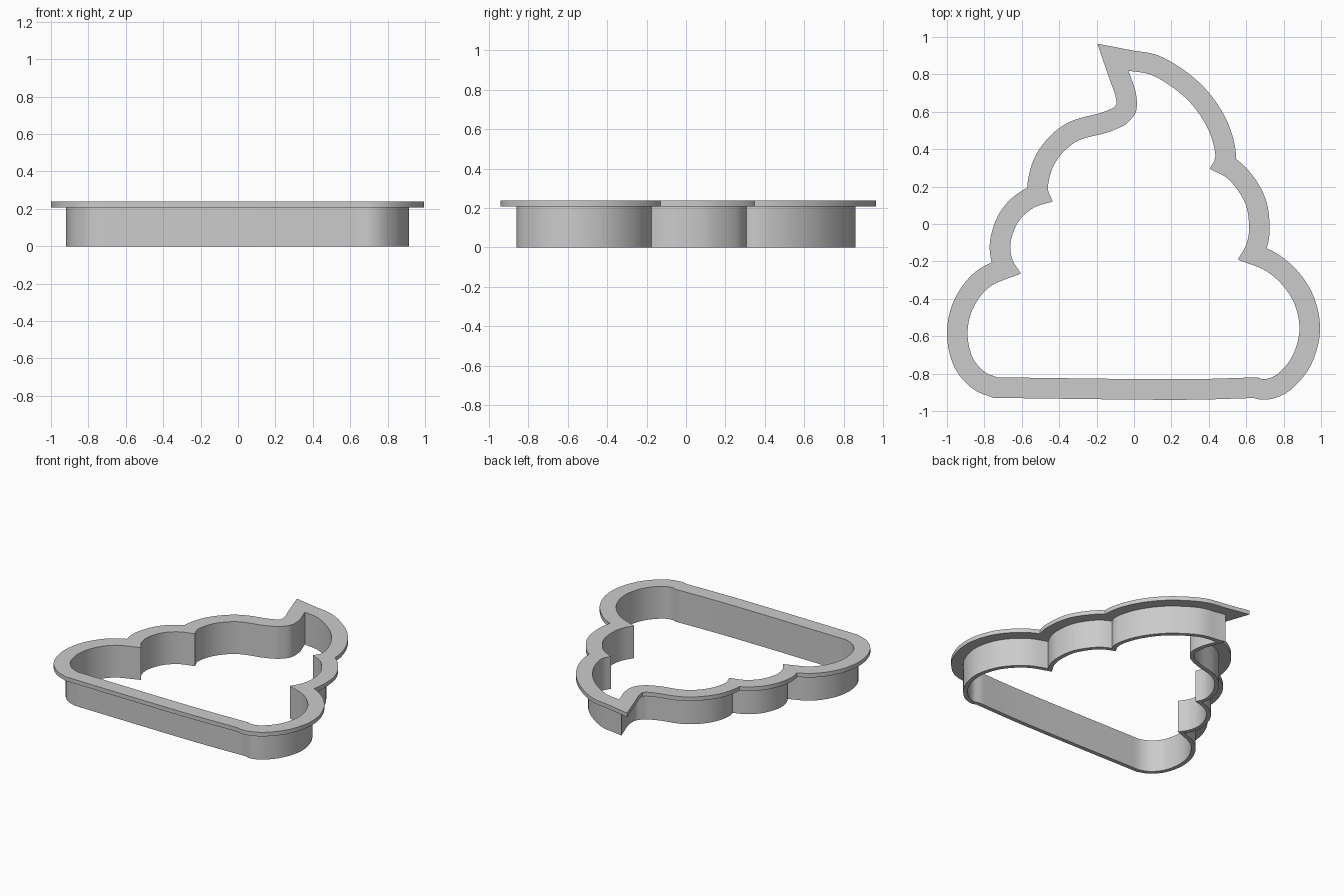
import bpy
from mathutils import Vector
from mathutils.geometry import intersect_line_line_2d, intersect_line_line

STEPS = 12          # samples per spline span
RING = 32           # final samples per lobe
WALL, FLANGE = 0.03, 0.11
TOP, LEDGE = 0.238, 0.208

cube = bpy.data.objects.get("Cube")
if cube:
    bpy.data.objects.remove(cube)

# Inner outline, clockwise from the tip; one smooth curve per lobe, hundredths
lobes = {
    "crest": [(-3, 82), (11, 79), (28, 67), (39, 52), (43.5, 37), (40.5, 29.5)],
    "upper_left": [(40.5, 29.5), (51, 23.5), (59.5, 11), (61.5, -2), (60, -11), (55.5, -19)],
    "lower_left": [(55.5, -19), (72, -26), (84, -39), (88.5, -55), (85, -70), (77, -80),
                   (70, -83), (66, -82)],
    "base": [(66, -82), (20, -83), (-73, -82)],
    "lower_right": [(-73, -82), (-80, -79), (-86.5, -71), (-89, -58), (-86, -45), (-77, -33.5),
                    (-60.5, -26.5)],
    "upper_right": [(-60.5, -26.5), (-65, -19), (-66, -10), (-62, 1), (-54, 8.5), (-43.5, 12)],
    "shoulder": [(-43.5, 12), (-46, 20), (-42, 33), (-31, 44), (-14, 49), (-4.5, 53)],
    "hook": [(-4.5, 53), (1, 60), (1, 70), (-3, 82)],
}


def spline(points):
    """Smooth curve through the points."""
    p = [Vector(q) / 100 for q in points]
    p = [2 * p[0] - p[1]] + p + [2 * p[-1] - p[-2]]
    out = []
    for a, b, c, d in zip(p, p[1:], p[2:], p[3:]):
        for i in range(STEPS):
            t = i / STEPS
            out.append(b + (c - a) * t / 2 + (2 * a - 5 * b + 4 * c - d) * t**2 / 2
                       + (3 * b - a - 3 * c + d) * t**3 / 2)
    return out + [p[-2]]


def shifted(line, dist):
    """Move a curve outward along its normals."""
    out = []
    for i, p in enumerate(line):
        t = (line[min(i + 1, len(line) - 1)] - line[max(i - 1, 0)]).normalized()
        out.append(p + Vector((-t.y, t.x)) * dist)
    return out


def join(a, b):
    """Trim two neighbouring curves at their crossing, or extend them to a mitre."""
    for i in range(len(a) - 2, len(a) // 2, -1):
        for j in range(len(b) // 2):
            hit = intersect_line_line_2d(a[i], a[i + 1], b[j], b[j + 1])
            if hit:
                a[i + 1:] = [hit]
                b[:j + 1] = [hit.copy()]
                return
    u, v = (a[-1] - a[-2]).normalized(), (b[1] - b[0]).normalized()
    hit = (a[-1] + b[0]) / 2
    if abs(u.cross(v)) > 0.2:
        hit = intersect_line_line(a[-2].to_3d(), a[-1].to_3d(), b[0].to_3d(), b[1].to_3d())[0].to_2d()
    a.append(hit)
    b.insert(0, hit.copy())


def resample(line, count):
    """Evenly spaced points along a curve, leaving out the last."""
    lengths = [(q - p).length for p, q in zip(line, line[1:])]
    out, k, done = [], 0, 0.0
    for i in range(count):
        target = sum(lengths) * i / count
        while done + lengths[k] < target or lengths[k] == 0:
            done += lengths[k]
            k += 1
        out.append(line[k].lerp(line[k + 1], (target - done) / lengths[k]))
    return out


def outline(dist):
    curves = [spline(p) for p in lobes.values()]
    if dist:
        curves = [shifted(c, dist) for c in curves]
        for i, c in enumerate(curves):
            join(c, curves[(i + 1) % len(curves)])
    return [p for c in curves for p in resample(c, RING)]


# Sweep the wall-and-flange cross-section round the outline
inner, wall, flange = outline(0), outline(WALL), outline(FLANGE)
section = [(inner, 0), (inner, TOP), (flange, TOP), (flange, LEDGE), (wall, LEDGE), (wall, 0)]
n, m = len(inner), len(section)
verts = [(p.x, p.y, z) for loop, z in section for p in loop]
faces = [(r * n + i, r * n + (i + 1) % n, (r + 1) % m * n + (i + 1) % n, (r + 1) % m * n + i)
         for r in range(m) for i in range(n)]
mesh = bpy.data.meshes.new("cutter_wall_and_flange")
mesh.from_pydata(verts, [], faces)
mesh.validate()
cutter = bpy.data.objects.new("cutter_wall_and_flange", mesh)
bpy.context.collection.objects.link(cutter)

# Plain grey plastic
grey = bpy.data.materials.new("plain_grey")
grey.use_nodes = True
colour = (0.6, 0.6, 0.6, 1)
grey.diffuse_color = colour
grey.node_tree.nodes["Principled BSDF"].inputs["Base Color"].default_value = colour
mesh.materials.append(grey)

# Consistent outward normals, smooth curves and sharp rims
bpy.ops.object.select_all(action="DESELECT")
cutter.select_set(True)
bpy.context.view_layer.objects.active = cutter
bpy.ops.object.mode_set(mode="EDIT")
bpy.ops.mesh.select_all(action="SELECT")
bpy.ops.mesh.normals_make_consistent(inside=False)
bpy.ops.object.mode_set(mode="OBJECT")
bpy.ops.object.shade_smooth_by_angle()
